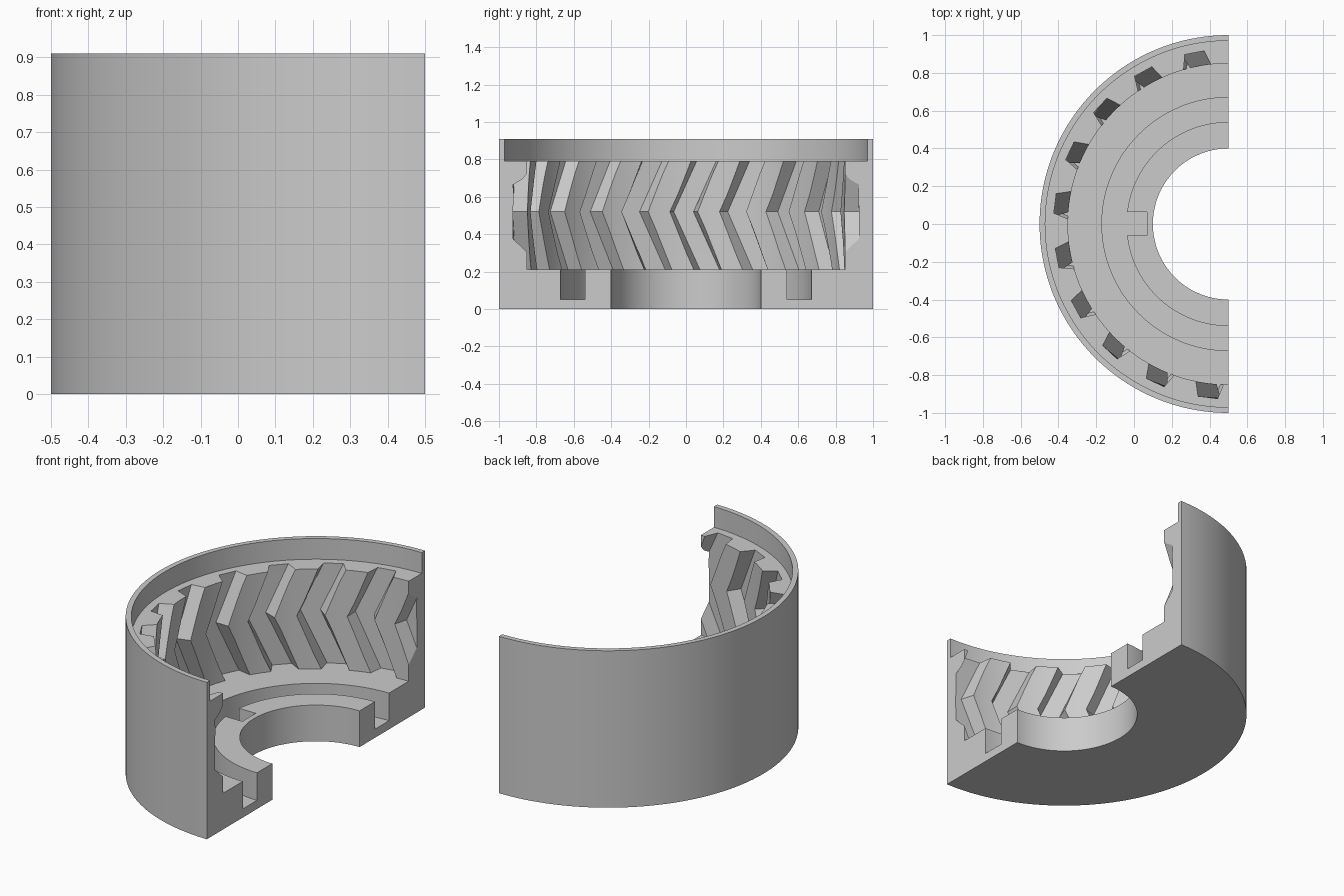
import bpy, bmesh, math
from math import cos, sin, radians

if "Cube" in bpy.data.objects:
    bpy.data.objects.remove(bpy.data.objects["Cube"], do_unlink=True)

AXIS_X = 0.5          # centre line of the half ring
STEPS = 96            # segments round the half turn
TIP, ROOT = 0.85, 0.927
FLOOR, MID, LEDGE, TOP = 0.21, 0.52, 0.79, 0.91


def polar(r, deg, z):
    a = radians(deg)
    return (AXIS_X - r * cos(a), r * sin(a), z)


def loft(bm, loops):
    """Skin a row of equal closed loops and cap both ends."""
    rows = [[bm.verts.new(p) for p in loop] for loop in loops]
    n = len(rows[0])
    for a, b in zip(rows, rows[1:]):
        for i in range(n):
            j = (i + 1) % n
            bm.faces.new((a[i], a[j], b[j], b[i]))
    bm.faces.new(rows[0][::-1])
    bm.faces.new(rows[-1])


def finish(bm, name):
    bmesh.ops.recalc_face_normals(bm, faces=bm.faces)
    mesh = bpy.data.meshes.new(name)
    bm.to_mesh(mesh)
    bm.free()
    obj = bpy.data.objects.new(name, mesh)
    bpy.context.collection.objects.link(obj)
    return obj


grey = bpy.data.materials.new("plain grey")
grey.use_nodes = True
colour = (0.6, 0.6, 0.6, 1)
grey.diffuse_color = colour
grey.node_tree.nodes["Principled BSDF"].inputs["Base Color"].default_value = colour

# Half ring: floor with groove, thick toothed wall, thin upper lip
profile = [(0.4, 0), (1, 0), (1, TOP), (0.97, TOP), (0.97, LEDGE), (TIP, LEDGE),
           (TIP, FLOOR), (0.67, FLOOR), (0.67, 0.05), (0.54, 0.05),
           (0.54, FLOOR), (0.4, FLOOR)]
bm = bmesh.new()
loft(bm, [[polar(r, -90 + 180 * i / STEPS, z) for r, z in profile]
          for i in range(STEPS + 1)])
ring = finish(bm, "herringbone_half_ring")
ring.data.materials.append(grey)

# Chevron gaps between the teeth
PITCH, SLANT, OFFSET = 18, 28, -0.8
HALF_TIP, HALF_ROOT, INNER = 5.1, 3.25, 0.82
half_inner = HALF_TIP + (HALF_TIP - HALF_ROOT) * (TIP - INNER) / (ROOT - TIP)
bm = bmesh.new()
for k in range(-6, 7):
    loops = []
    for z in (FLOOR, MID, LEDGE + 0.02):
        c = OFFSET + PITCH * k + SLANT * abs(z - MID)
        loops.append([polar(INNER, c - half_inner, z), polar(ROOT, c - HALF_ROOT, z),
                      polar(ROOT, c + HALF_ROOT, z), polar(INNER, c + half_inner, z)])
    loft(bm, loops)
gaps = finish(bm, "tooth_gap_cutter")

# Keyway running inward from the groove
bm = bmesh.new()
loft(bm, [[(x, y, z) for x, y in ((-0.08, -0.06), (0.07, -0.06), (0.07, 0.063), (-0.08, 0.063))]
          for z in (0.05, FLOOR + 0.05)])
keyway = finish(bm, "keyway_cutter")

bpy.context.view_layer.objects.active = ring
for cutter in (gaps, keyway):
    cutter.hide_render = True
    mod = ring.modifiers.new("cut", 'BOOLEAN')
    mod.operation = 'DIFFERENCE'
    mod.solver = 'EXACT'
    mod.object = cutter
    bpy.ops.object.modifier_apply(modifier=mod.name)
    bpy.data.objects.remove(cutter, do_unlink=True)

for o in bpy.context.selected_objects:
    o.select_set(False)
ring.select_set(True)
bpy.ops.object.shade_smooth_by_angle(angle=radians(20))
